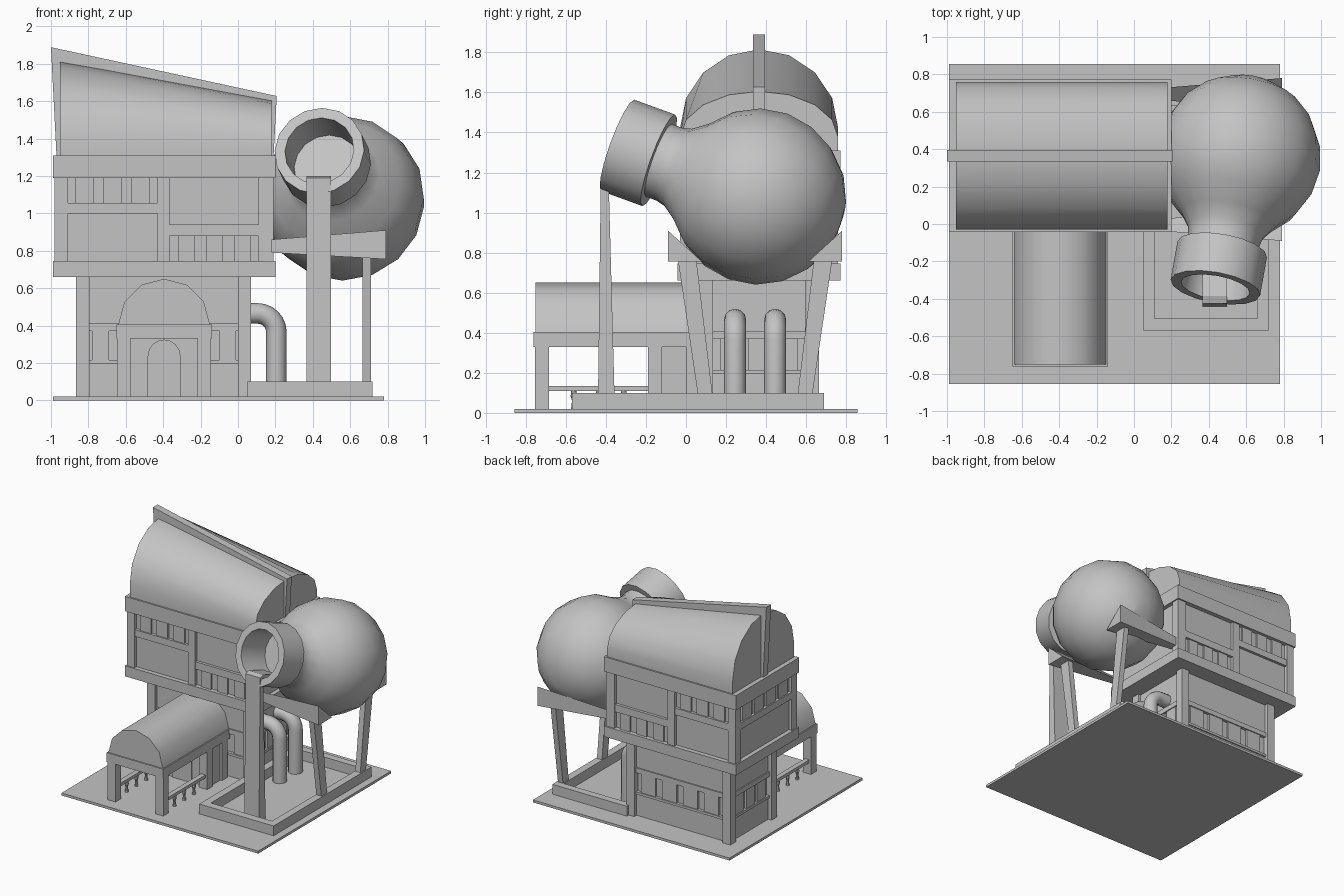
import bpy, bmesh
from math import sin, cos, pi, radians
from mathutils import Vector

if "Cube" in bpy.data.objects:
    bpy.data.objects.remove(bpy.data.objects["Cube"], do_unlink=True)

GREY = (0.55, 0.55, 0.55, 1)
mat = bpy.data.materials.new("plain grey")
mat.use_nodes = True
mat.diffuse_color = GREY
mat.node_tree.nodes["Principled BSDF"].inputs["Base Color"].default_value = GREY

MID = 0.365  # y of the building's long axis


def finish(name, bm, smooth=None):
    bmesh.ops.recalc_face_normals(bm, faces=bm.faces)
    mesh = bpy.data.meshes.new(name)
    bm.to_mesh(mesh)
    bm.free()
    mesh.materials.append(mat)
    ob = bpy.data.objects.new(name, mesh)
    bpy.context.collection.objects.link(ob)
    if smooth:
        bpy.ops.object.select_all(action='DESELECT')
        ob.select_set(True)
        bpy.context.view_layer.objects.active = ob
        bpy.ops.object.shade_smooth_by_angle(angle=radians(smooth))
    return ob


def loft(name, rings, smooth=None, caps=True):
    """Skin closed loops of points, one after another."""
    bm = bmesh.new()
    loops = [[bm.verts.new(p) for p in ring] for ring in rings]
    n = len(loops[0])
    for a, b in zip(loops, loops[1:]):
        for i in range(n):
            j = (i + 1) % n
            bm.faces.new((a[i], a[j], b[j], b[i]))
    if caps:
        bm.faces.new(loops[0])
        bm.faces.new(loops[-1])
    return finish(name, bm, smooth)


def box(name, x0, x1, y0, y1, z0, z1):
    ring = lambda z: [(x0, y0, z), (x1, y0, z), (x1, y1, z), (x0, y1, z)]
    return loft(name, [ring(z0), ring(z1)])


def both_sides(name, x0, x1, y0, y1, z0, z1):
    """A box on the front and its mirror on the back."""
    box("front_" + name, x0, x1, y0, y1, z0, z1)
    box("back_" + name, x0, x1, 2 * MID - y1, 2 * MID - y0, z0, z1)


def arch(half, rise, straight, steps):
    """Half-round outline as (offset, height) pairs."""
    arc = [(half * cos(pi * i / steps), straight + rise * sin(pi * i / steps))
           for i in range(steps + 1)]
    return [(half, 0)] + arc + [(-half, 0)] if straight else arc


# Ground slab
box("ground_slab", -0.99, 0.78, -0.855, 0.855, 0, 0.02)

# Lower storey: core, proud walls, window trims and corner posts
box("lower_core", -0.82, 0.03, 0.11, 0.62, 0.02, 0.67)
for part, z0, z1 in (("lower_wall", 0.02, 0.195), ("upper_wall", 0.41, 0.67)):
    box(part, -0.835, 0.045, 0.095, 0.635, z0, z1)
for part, z0, z1 in (("window_sill", 0.195, 0.215), ("window_head", 0.37, 0.41)):
    box(part, -0.845, 0.055, 0.085, 0.645, z0, z1)
for x in (-0.865, 0.0):
    both_sides("lower_post", x, x + 0.07, 0.065, 0.135, 0.02, 0.67)
for i in range(4):
    x = -0.74 + i * 0.19
    box("lower_back_window", x, x + 0.13, 0.61, 0.637, 0.215, 0.37)
for x in (-0.78, -0.1):
    box("lower_front_window", x, x + 0.09, 0.093, 0.12, 0.215, 0.37)
for i in range(3):
    y = 0.17 + i * 0.14
    box("lower_left_window", 0.01, 0.047, y, y + 0.11, 0.215, 0.37)
    box("lower_right_window", -0.837, -0.81, y, y + 0.11, 0.215, 0.37)

# Upper storey: core, bands, posts and bars
box("upper_core", -0.955, 0.165, -0.005, 0.735, 0.67, 1.3)
box("upper_floor_band", -0.99, 0.2, -0.042, 0.772, 0.66, 0.745)
box("upper_top_band", -0.99, 0.2, -0.042, 0.772, 1.19, 1.31)
for x0, x1 in ((-0.98, -0.91), (-0.43, -0.365), (0.11, 0.19)):
    both_sides("upper_post", x0, x1, -0.03, 0.04, 0.745, 1.19)
both_sides("left_bar", -0.91, -0.43, -0.028, 0.0, 1.0, 1.055)
both_sides("right_bar", -0.365, 0.11, -0.028, 0.0, 0.88, 0.94)
box("side_bar", -0.978, -0.95, 0.04, 0.69, 1.0, 1.055)
for i in range(3):
    x = -0.87 + i * 0.15
    both_sides("high_window", x, x + 0.1, -0.018, 0.0, 1.055, 1.19)
    x = -0.32 + i * 0.15
    both_sides("low_window", x, x + 0.09, -0.018, 0.0, 0.745, 0.88)
for i in range(4):
    y = 0.075 + i * 0.155
    box("side_window", -0.968, -0.95, y, y + 0.115, 1.055, 1.19)

# Sloping barrel roof and ridge fin
section = arch(0.395, 0.395, 0.11, 8)
loft("barrel_roof", [[(x, MID + o, 1.31 + h * s) for o, h in section]
                     for x, s in ((-0.953, 1.0), (0.178, 0.585))], 40)
loft("ridge_fin", [[(-0.97, y, 1.3), (0.19, y, 1.3), (0.207, y, 1.627), (-1.0, y, 1.888)]
                   for y in (0.335, 0.395)])

# Entrance canopy with porch, door and railings
CX = -0.395
box("canopy_band", CX - 0.255, CX + 0.255, -0.762, 0.1, 0.33, 0.405)
loft("canopy_roof", [[(CX + o, y, 0.405 + h) for o, h in arch(0.245, 0.245, 0, 6)]
                     for y in (-0.752, 0.1)], 40)
box("porch_room", CX - 0.18, CX + 0.18, -0.15, 0.1, 0.02, 0.33)
loft("door", [[(CX + o, y, 0.02 + h) for o, h in arch(0.088, 0.09, 0.215, 8)]
              for y in (-0.159, -0.14)])
for s in (-1, 1):
    x = CX + s * 0.215
    for y in (-0.755, -0.19, 0.0):
        box("canopy_post", x - 0.036, x + 0.036, y, y + 0.07, 0.02, 0.33)
    box("porch_side_wall", x - 0.02, x + 0.02, -0.12, 0.0, 0.02, 0.33)
    box("railing", x - 0.02, x + 0.02, -0.685, -0.19, 0.11, 0.135)
    for i in range(3):
        y = -0.56 + i * 0.125
        loft("railing_peg", [[(x + r * cos(a * pi / 4), y + r * sin(a * pi / 4), z)
                              for a in range(8)]
                             for r, z in ((0.014, 0.02), (0.009, 0.06), (0.016, 0.085), (0.012, 0.115))])

# Basin: a low rectangular wall
outer = (0.05, 0.72, -0.57, 0.69)
inner = (0.11, 0.66, -0.505, 0.63)
corners = lambda r, z: [(r[0], r[2], z), (r[1], r[2], z), (r[1], r[3], z), (r[0], r[3], z)]
loft("basin_wall", [corners(r, z) for r, z in ((inner, 0.02), (outer, 0.02), (outer, 0.1),
                                               (inner, 0.1), (inner, 0.02))], caps=False)

# Cradle beams and splayed legs, front and back
for side, flip in (("front", 1), ("back", -1)):
    Y = lambda y: 0.345 + flip * (y - 0.345)
    loft(side + "_cradle_beam", [
        [(0.79, Y(-0.09), 0.91), (0.79, Y(-0.09), 0.755), (0.79, Y(0.08), 0.755)],
        [(0.18, Y(-0.04), 0.86), (0.18, Y(-0.04), 0.79), (0.18, Y(0.03), 0.79)]])
    loft(side + "_leg", [[(0.665, Y(y - w), z), (0.71, Y(y - w), z), (0.71, Y(y + w), z),
                          (0.665, Y(y + w), z)]
                         for y, w, z in ((0.1, 0.036, 0.06), (0.005, 0.046, 0.77))])

# Drain pipes bending from the wall to the basin floor
path = [(0.02, 0.465)] + [(0.105 + 0.1 * sin(a * pi / 12), 0.365 + 0.1 * cos(a * pi / 12))
                          for a in range(7)] + [(0.205, 0.02)]
tilt = [0] + [a * pi / 12 for a in range(7)] + [pi / 2]
for y in (0.245, 0.445):
    loft("drain_pipe", [[(px + 0.055 * cos(k * pi / 6) * sin(t), y + 0.055 * sin(k * pi / 6),
                          pz + 0.055 * cos(k * pi / 6) * cos(t)) for k in range(12)]
                        for (px, pz), t in zip(path, tilt)], 40)

# Round tank with neck and hollow mouth, turned about one tilted axis
centre = Vector((0.56, 0.36, 1.08))
axis = Vector((-0.125, -0.70, 0.255)).normalized()
turn = axis.to_track_quat('Z', 'Y')
profile = [(max(0.44 * sin(radians(a)), 0.002), -0.44 * cos(radians(a))) for a in range(0, 145, 18)]
profile += [(0.205, 0.43), (0.193, 0.48), (0.193, 0.535), (0.243, 0.535),
            (0.243, 0.755), (0.187, 0.755), (0.18, 0.5)]
SIDES = 16
loft("tank_and_mouth", [[centre + turn @ Vector((r * cos(2 * pi * k / SIDES),
                                                 r * sin(2 * pi * k / SIDES), t))
                         for k in range(SIDES)] for r, t in profile], 42)

# Stream falling from the mouth into the basin
side_outline = [(-0.44, 0.02), (-0.355, 0.02), (-0.385, 1.12), (-0.2, 1.11),
                (-0.2, 1.135), (-0.385, 1.2), (-0.425, 1.19)]
loft("falling_stream", [[(x, y, z) for y, z in side_outline] for x in (0.365, 0.497)])
